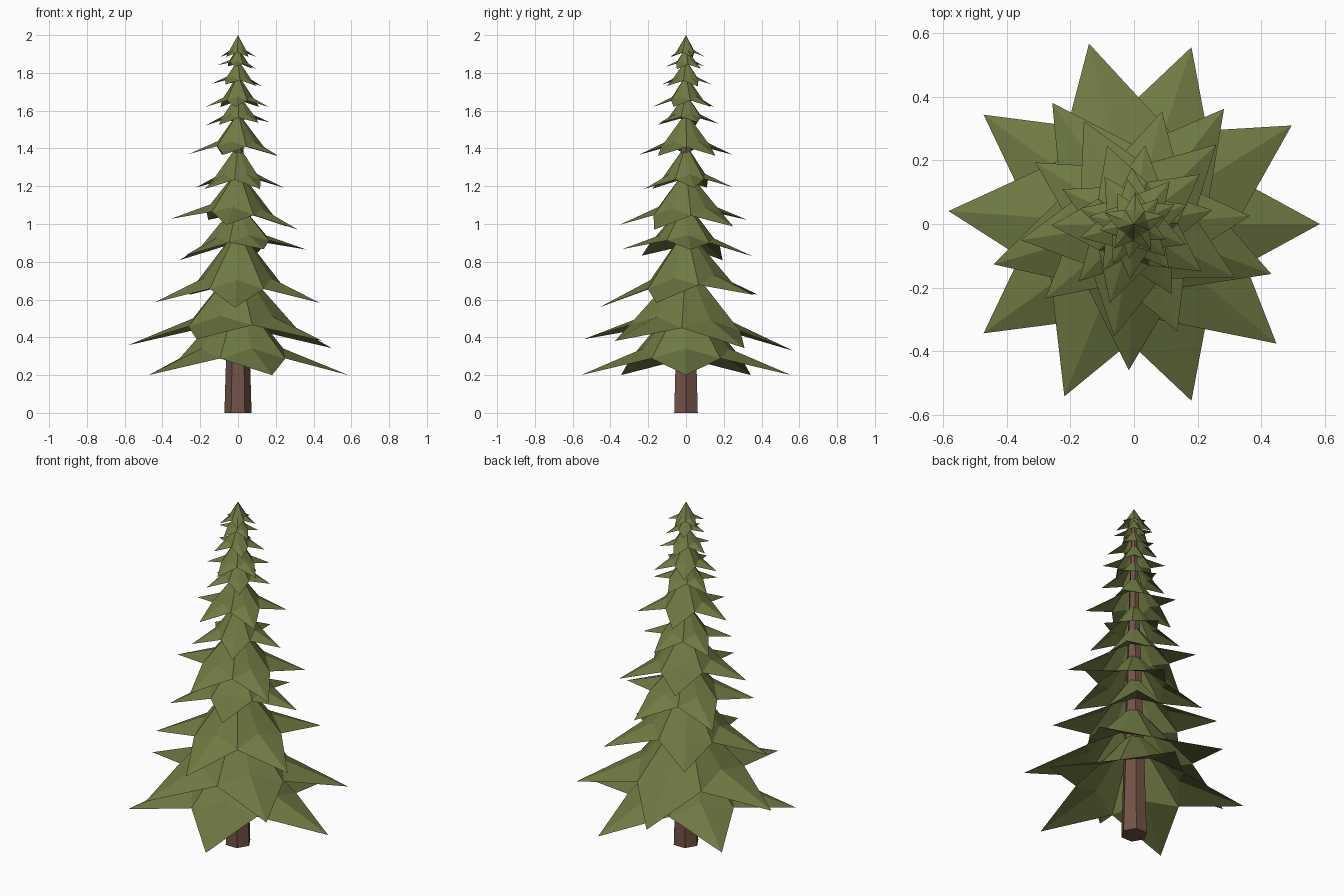
import bpy, bmesh, math

if "Cube" in bpy.data.objects:
    bpy.data.objects.remove(bpy.data.objects["Cube"])

def material(name, rgb):
    m = bpy.data.materials.new(name)
    m.diffuse_color = (*rgb, 1)
    m.use_nodes = True
    m.node_tree.nodes["Principled BSDF"].inputs["Base Color"].default_value = m.diffuse_color
    return m

green = material("needle green", (0.160, 0.192, 0.056))
brown = material("bark brown", (0.170, 0.085, 0.062))

def add_object(name, bm, mat):
    mesh = bpy.data.meshes.new(name)
    bm.to_mesh(mesh)
    bm.free()
    mesh.materials.append(mat)
    obj = bpy.data.objects.new(name, mesh)
    bpy.context.collection.objects.link(obj)
    return obj

# Tapered six-sided trunk
bm = bmesh.new()
bmesh.ops.create_cone(bm, cap_ends=True, segments=6, radius1=0.072, radius2=0.014, depth=1.9)
# Put two corners on the x axis
r = max(bm.verts, key=lambda v: v.co.xy.length)
turn = -math.atan2(r.co.y, r.co.x)
for v in bm.verts:
    x, y = v.co.x, v.co.y
    v.co.x = x * math.cos(turn) - y * math.sin(turn)
    v.co.y = x * math.sin(turn) + y * math.cos(turn)
    v.co.z += 0.95
add_object("trunk", bm, brown)

def branch_tier(name, radius, z_tip, z_top, angle, tilt_x, tilt_y):
    """Open five-pointed skirt: peak, bent ridge out to each tip, notches between."""
    bm = bmesh.new()
    h = z_top - z_tip

    def point(rad, rise, deg):
        a = math.radians(deg)
        x, y = rad * radius * math.cos(a), rad * radius * math.sin(a)
        return bm.verts.new((x, y, z_tip + rise * h + tilt_x * x + tilt_y * y))

    peak = point(0, 1, 0)
    ridges = [point(0.41, 0.32, angle + 72 * k) for k in range(5)]
    tips = [point(1, 0, angle + 72 * k) for k in range(5)]
    notches = [point(0.53, 0.20, angle + 72 * k + 36) for k in range(5)]
    for k in range(5):
        ridge, tip, left, right = ridges[k], tips[k], notches[k], notches[k - 1]
        bm.faces.new((peak, ridge, left))
        bm.faces.new((peak, right, ridge))
        bm.faces.new((ridge, tip, left))
        bm.faces.new((ridge, right, tip))
    return add_object(name, bm, green)

# Tiers from bottom to top: radius, tip height, peak height, turn, tilt x, tilt y
tiers = [
    (0.585, 0.20, 0.64, 0, 0, 0),
    (0.585, 0.36, 0.80, 32, 0, -0.055),
    (0.460, 0.595, 0.98, 52, 0, 0.08),
    (0.365, 0.84, 1.12, 4, 0.07, -0.05),
    (0.360, 1.00, 1.29, 188, -0.08, 0.03),
    (0.250, 1.19, 1.42, 10, 0, 0.02),
    (0.260, 1.365, 1.59, 181, -0.02, 0),
    (0.178, 1.53, 1.69, 20, 0.05, 0),
    (0.175, 1.62, 1.79, 50, 0, 0),
    (0.142, 1.735, 1.87, 170, -0.05, 0),
    (0.110, 1.83, 1.935, 190, -0.1, 0),
    (0.100, 1.885, 2.00, 15, 0, 0),
]
for i, t in enumerate(tiers):
    branch_tier(f"branch_tier_{i + 1}", *t)
